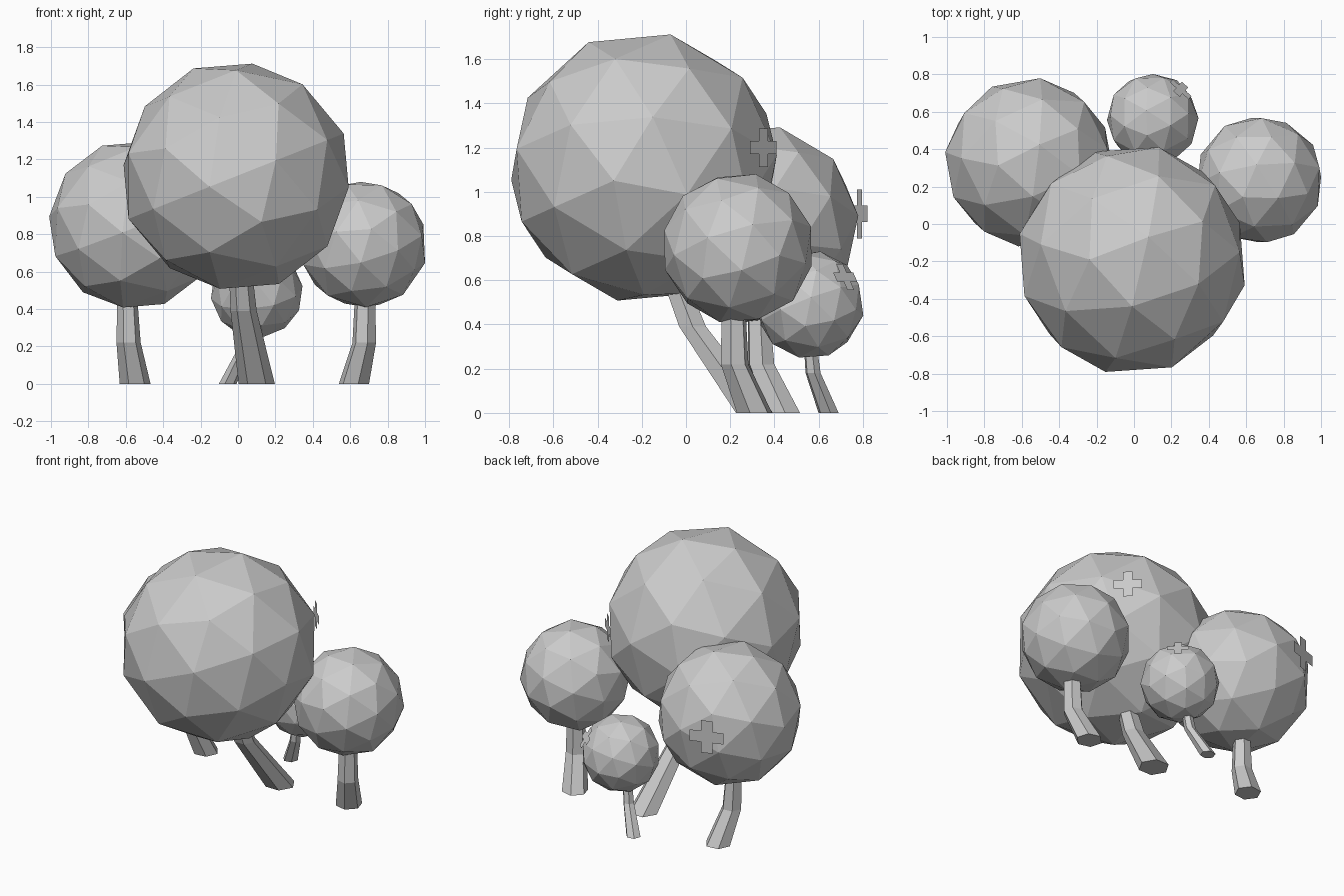
import bpy, bmesh
from math import radians, cos, sin, tau
from mathutils import Vector, Matrix

cube = bpy.data.objects.get("Cube")
if cube:
    bpy.data.objects.remove(cube, do_unlink=True)

grey = bpy.data.materials.new("plain_grey")
grey.use_nodes = True
colour = (0.6, 0.6, 0.6, 1)
grey.diffuse_color = colour
grey.node_tree.nodes["Principled BSDF"].inputs["Base Color"].default_value = colour


def finish(name, bm):
    mesh = bpy.data.meshes.new(name)
    bm.to_mesh(mesh)
    bm.free()
    mesh.materials.append(grey)
    obj = bpy.data.objects.new(name, mesh)
    bpy.context.collection.objects.link(obj)
    return obj


def basis(x, y, z):
    return Matrix((x, y, z)).transposed().to_4x4()


# Shared tilt of every faceted crown
pole = Vector((-0.23, 0, 0.58)).normalized()
side = Vector((0.11, 0.13, 0.61))
side = (side - pole * side.dot(pole)).normalized()
CROWN_TILT = basis(side, pole.cross(side), pole)


def crown(name, centre, radius, turn):
    bm = bmesh.new()
    place = Matrix.Translation(centre) @ Matrix.Rotation(radians(turn), 4, "Z") @ CROWN_TILT
    bmesh.ops.create_icosphere(bm, subdivisions=2, radius=radius, matrix=place)
    finish(name, bm)


def trunk(name, path, radii, turn, sides=6):
    # Horizontal hexagonal rings joined along a bent path
    bm = bmesh.new()
    rings = []
    for point, r in zip(path, radii):
        angles = [radians(turn) + tau * i / sides for i in range(sides)]
        rings.append([bm.verts.new(Vector(point) + Vector((r * cos(a), r * sin(a), 0)))
                      for a in angles])
    for low, high in zip(rings, rings[1:]):
        for i in range(sides):
            j = (i + 1) % sides
            bm.faces.new((low[i], low[j], high[j], high[i]))
    bm.faces.new(rings[0][::-1])
    bm.faces.new(rings[-1])
    finish(name, bm)


def cross_plate(name, centre, normal, size):
    # Flat plus shape from one corner repeated four times
    n = Vector(normal).normalized()
    right = Vector((0, 0, 1)).cross(n).normalized()
    bm = bmesh.new()
    h, a = size / 2, size * 0.17
    verts = []
    for quarter in range(4):
        spin = Matrix.Rotation(quarter * tau / 4, 4, "Z")
        for x, y in ((h, -a), (h, a), (a, a)):
            verts.append(bm.verts.new(spin @ Vector((x, y, 0))))
    bm.faces.new(verts)
    bm.transform(Matrix.Translation(centre) @ basis(right, n.cross(right), n))
    finish(name, bm)


# name, crown centre, crown radius, turn, trunk path, trunk radii
trees = [
    ("large", (-0.01, -0.19, 1.11), 0.62, 0,
     [(0.1, 0.31, 0), (0.03, 0.03, 0.39), (0.01, -0.07, 0.65)], (0.097, 0.07, 0.06)),
    ("right", (-0.56, 0.33, 0.85), 0.455, 6,
     [(-0.55, 0.44, 0), (-0.585, 0.34, 0.22), (-0.595, 0.325, 0.55)], (0.083, 0.065, 0.05)),
    ("left", (0.67, 0.235, 0.745), 0.345, 46,
     [(0.62, 0.31, 0), (0.675, 0.22, 0.22), (0.68, 0.215, 0.5)], (0.083, 0.065, 0.055)),
    ("small", (0.1, 0.56, 0.49), 0.247, 71,
     [(-0.055, 0.645, 0), (0.03, 0.575, 0.18), (0.05, 0.56, 0.33)], (0.048, 0.036, 0.03)),
]
for name, centre, radius, turn, path, radii in trees:
    crown(name + "_tree_crown", centre, radius, turn)
    trunk(name + "_tree_trunk", path, radii, turn)

# Cross-shaped blossoms
cross_plate("large_tree_blossom", (0.345, 0.35, 1.2), (0.68, 0.73, 0), 0.175)
cross_plate("right_tree_blossom", (-0.705, 0.785, 0.9), (-0.32, 0.95, 0), 0.22)
cross_plate("small_tree_blossom", (0.25, 0.72, 0.615), (0.15, 0.165, 0.13), 0.135)
